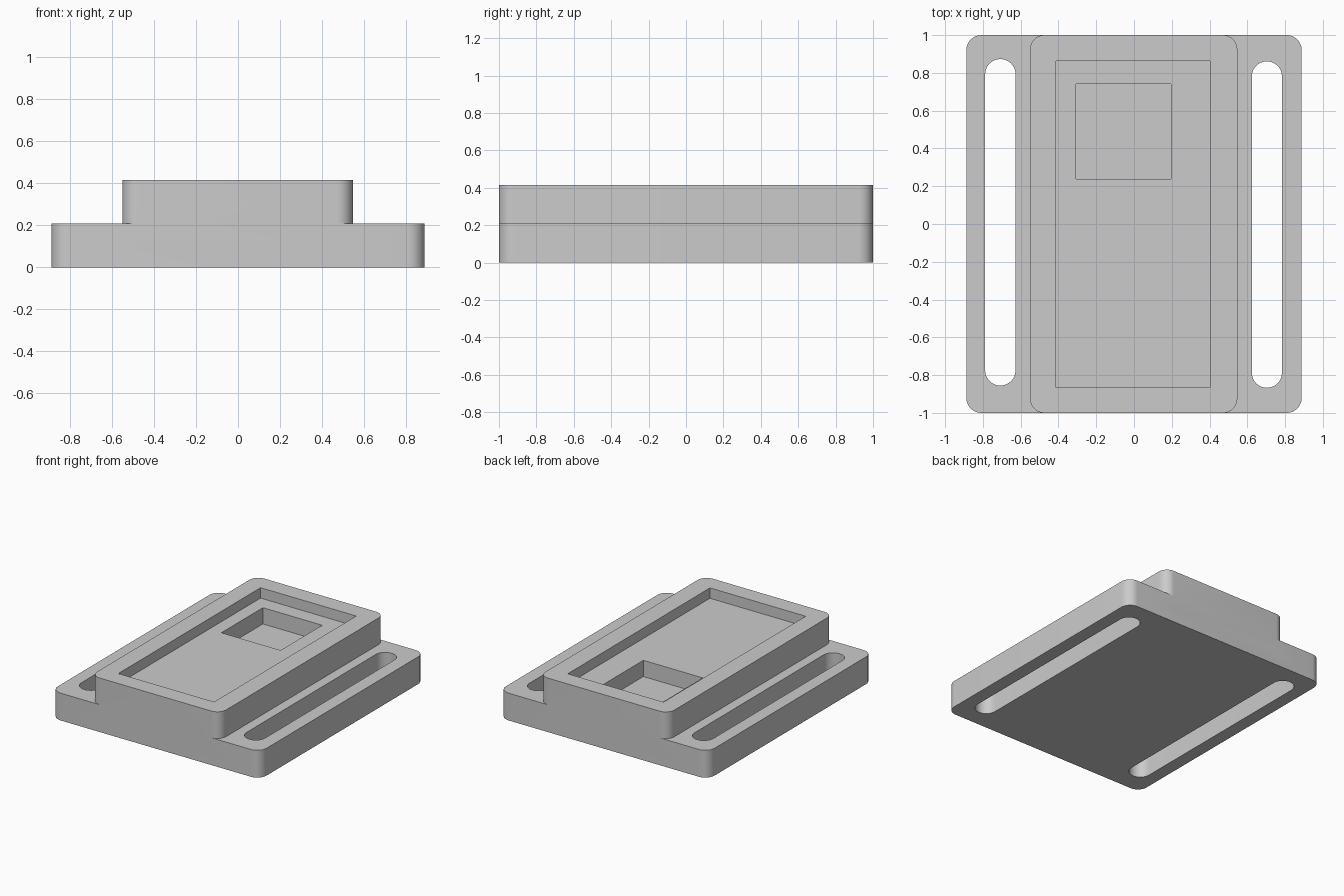
import bpy
import bmesh
from math import cos, sin, pi, radians

old = bpy.data.objects.get("Cube")
if old:
    bpy.data.objects.remove(old, do_unlink=True)

# One plain grey for the whole body
grey = bpy.data.materials.new("light_grey")
grey.use_nodes = True
colour = (0.6, 0.6, 0.6, 1.0)
grey.diffuse_color = colour
grey.node_tree.nodes["Principled BSDF"].inputs["Base Color"].default_value = colour


def prism(name, xs, ys, zs, radius=0.0, steps=10):
    """Upright block whose four vertical corners are rounded."""
    (x0, x1), (y0, y1), (z0, z1) = xs, ys, zs
    corners = [(x1, y1), (x0, y1), (x0, y0), (x1, y0)]
    mid_x, mid_y = (x0 + x1) / 2, (y0 + y1) / 2
    points = []
    for i, (cx, cy) in enumerate(corners):
        if radius == 0:
            points.append((cx, cy))
            continue
        ox = cx - radius if cx > mid_x else cx + radius
        oy = cy - radius if cy > mid_y else cy + radius
        for k in range(steps + 1):
            a = (i + k / steps) * pi / 2
            points.append((ox + radius * cos(a), oy + radius * sin(a)))
    bm = bmesh.new()
    base = bm.faces.new([bm.verts.new((x, y, z0)) for x, y in points])
    top = bmesh.ops.extrude_face_region(bm, geom=[base])["geom"]
    bmesh.ops.translate(bm, vec=(0, 0, z1 - z0),
                        verts=[g for g in top if isinstance(g, bmesh.types.BMVert)])
    bmesh.ops.remove_doubles(bm, verts=bm.verts[:], dist=0.0001)
    bmesh.ops.recalc_face_normals(bm, faces=bm.faces[:])
    mesh = bpy.data.meshes.new(name)
    bm.to_mesh(mesh)
    bm.free()
    mesh.materials.append(grey)
    obj = bpy.data.objects.new(name, mesh)
    bpy.context.collection.objects.link(obj)
    return obj


def combine(body, tool, operation):
    """Apply a boolean to the body and discard the tool."""
    mod = body.modifiers.new(tool.name, 'BOOLEAN')
    mod.operation = operation
    mod.solver = 'EXACT'
    mod.object = tool
    bpy.context.view_layer.objects.active = body
    bpy.ops.object.modifier_apply(modifier=mod.name)
    bpy.data.objects.remove(tool, do_unlink=True)


BASE_TOP, HOUSING_TOP, RECESS_FLOOR = 0.21, 0.415, 0.335

# Wide base plate with the narrower housing on top, flush front and back
body = prism("mounting_body", (-0.888, 0.888), (-1, 1), (0, BASE_TOP), 0.08)
housing = prism("housing", (-0.55, 0.547), (-1, 1), (0.1, HOUSING_TOP), 0.075)
combine(body, housing, 'UNION')

# Long round-ended strap slots through both flanges
for name, xs, ys in (("right_slot", (-0.788, -0.627), (-0.855, 0.873)),
                     ("left_slot", (0.624, 0.783), (-0.867, 0.861))):
    slot = prism(name, xs, ys, (-0.1, 0.3), (xs[1] - xs[0]) / 2)
    combine(body, slot, 'DIFFERENCE')

# Shallow recess in the housing, and the deeper square pocket in its floor
recess = prism("recess", (-0.412, 0.402), (-0.865, 0.862), (RECESS_FLOOR, 0.6))
combine(body, recess, 'DIFFERENCE')
pocket = prism("pocket", (-0.308, 0.196), (0.238, 0.742), (BASE_TOP, 0.6))
combine(body, pocket, 'DIFFERENCE')

# Smooth the rounded corners, keep the edges crisp
bpy.ops.object.select_all(action='DESELECT')
body.select_set(True)
bpy.context.view_layer.objects.active = body
bpy.ops.object.shade_smooth_by_angle(angle=radians(30))
